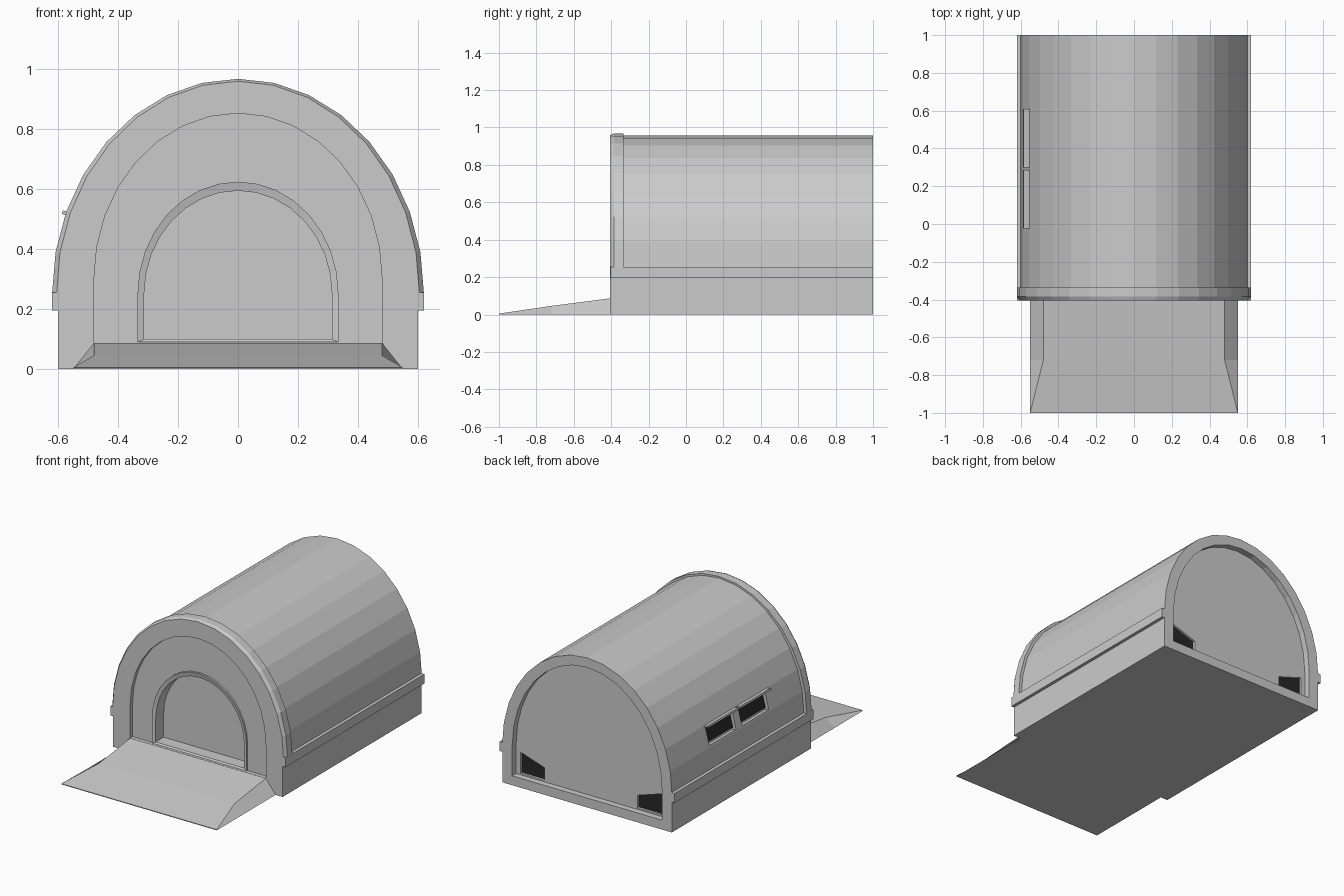
import bpy, bmesh
from math import sin, cos, pi, radians

if "Cube" in bpy.data.objects:
    bpy.data.objects.remove(bpy.data.objects["Cube"])

FRONT, BACK = -0.405, 1.0
SPRING, TILT = 0.25, radians(14.4)


def arc(w, spring, top, n=16):
    return [(w * cos(pi * i / n), spring + (top - spring) * sin(pi * i / n))
            for i in range(n + 1)]


def arch(w, base, spring, top, n=16):
    return arc(w, spring, top, n) + [(-w, base), (w, base)]


def loft(name, rings, caps=True, wrap=False):
    """Skin between (profile, y) rings; caps close the ends, wrap joins last to first."""
    bm = bmesh.new()
    vs = [[bm.verts.new((x, y, z)) for x, z in prof] for prof, y in rings]
    n = len(vs[0])
    pairs = list(zip(vs, vs[1:])) + ([(vs[-1], vs[0])] if wrap else [])
    for a, b in pairs:
        for i in range(n - 1 if wrap else n):
            j = (i + 1) % n
            bm.faces.new((a[i], a[j], b[j], b[i]))
    if wrap:
        bm.faces.new([r[0] for r in vs])
        bm.faces.new([r[-1] for r in vs])
    elif caps:
        bm.faces.new(vs[0])
        bm.faces.new(vs[-1])
    return finish(name, bm)


def finish(name, bm):
    bmesh.ops.recalc_face_normals(bm, faces=bm.faces)
    me = bpy.data.meshes.new(name)
    bm.to_mesh(me)
    bm.free()
    ob = bpy.data.objects.new(name, me)
    bpy.context.collection.objects.link(ob)
    return ob


def prism(name, prof, y0, y1):
    return loft(name, [(prof, y0), (prof, y1)])


def box(name, loc, size, tilt=0):
    bm = bmesh.new()
    bmesh.ops.create_cube(bm, size=1)
    bmesh.ops.scale(bm, vec=size, verts=bm.verts)
    ob = finish(name, bm)
    ob.location = loc
    ob.rotation_euler.y = tilt
    return ob


def cut(target, cutter):
    m = target.modifiers.new("cut", 'BOOLEAN')
    m.operation, m.solver, m.object = 'DIFFERENCE', 'EXACT', cutter
    bpy.context.view_layer.objects.active = target
    bpy.ops.object.modifier_apply(modifier=m.name)
    bpy.data.objects.remove(cutter)


dark = bpy.data.materials.new("dark_opening")
dark.diffuse_color = (0.02, 0.02, 0.02, 1)
dark.use_nodes = True
dark.node_tree.nodes["Principled BSDF"].inputs["Base Color"].default_value = dark.diffuse_color

# Vaulted shelter body with recessed front arch, doorway and rear wall
body = prism("shelter_body", arch(0.60, 0, SPRING, 0.957), FRONT, BACK)
door_outer = arch(0.335, 0.09, 0.25, 0.625)
door_inner = arch(0.313, 0.10, 0.25, 0.595)
cut(body, prism("cutter", arch(0.48, 0.088, 0.30, 0.853), FRONT - 0.1, -0.38))
cut(body, prism("cutter", door_outer, -0.5, -0.30))
cut(body, prism("cutter", arch(0.53, 0.06, SPRING, 0.895), 0.96, BACK + 0.1))

# Door panel set deep inside its chamfered frame
loft("door_and_frame", [(door_outer, -0.29), (door_outer, -0.392),
                        (door_inner, -0.385), (door_inner, -0.305)])

# Rear corner vents
for s, side in ((1, "right"), (-1, "left")):
    quad = [(s * x, z) for x, z in ((0.33, 0.07), (0.50, 0.07), (0.50, 0.205), (0.33, 0.15))]
    cut(body, prism("cutter", quad, 0.94, 0.98))
    vent = prism("rear_vent_" + side, quad, 0.935, 0.945)
    vent.data.materials.append(dark)

# Side windows, each under a small hood
for i, y in enumerate((0.465, 0.135)):
    bpy_cut = box("cutter", (-0.571, y, 0.455), (0.06, 0.27, 0.115), TILT)
    bpy.context.view_layer.update()
    cut(body, bpy_cut)
    pane = box(f"side_window_{i}", (-0.543, y, 0.462), (0.012, 0.27, 0.115), TILT)
    pane.data.materials.append(dark)
    box(f"window_hood_{i}", (-0.569, y - 0.01 + 0.005 * i, 0.519),
        (0.034, 0.31, 0.012), TILT)

# Raised arch band with bevelled front edge
inner, outer = arc(0.60, SPRING, 0.957), arc(0.62, SPRING, 0.968)
loft("front_arch_band", [(inner, FRONT), (arc(0.605, SPRING, 0.96), FRONT),
                         (outer, -0.385), (outer, -0.335), (inner, -0.335)], wrap=True)

# Long side rails
for s, side in ((1, "right"), (-1, "left")):
    box("side_rail_" + side, (s * 0.605, (FRONT + BACK) / 2, 0.225),
        (0.03, BACK - FRONT, 0.06))

# Entrance ramp with sloping flanks
ramp = [[(0.55, 0), (0.55, 0.005), (-0.55, 0.005), (-0.55, 0)],
        [(0.55, 0), (0.48, 0.046), (-0.48, 0.046), (-0.55, 0)],
        [(0.55, 0), (0.48, 0.088), (-0.48, 0.088), (-0.55, 0)]]
loft("entrance_ramp", list(zip(ramp, (-1.0, -0.72, -0.395))))
